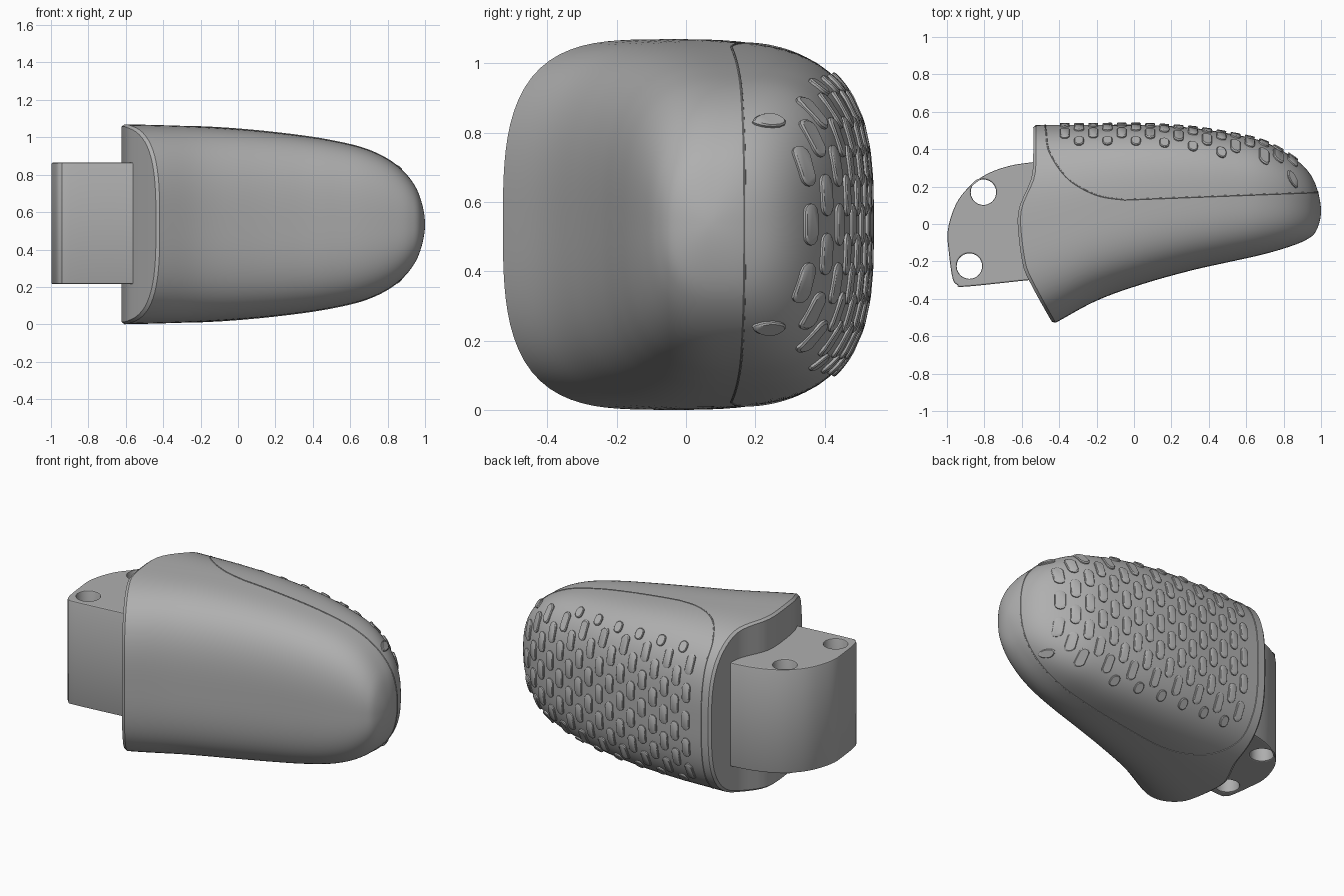
import bpy, bmesh, math
from mathutils import Vector

cube = bpy.data.objects.get("Cube")
if cube:
    bpy.data.objects.remove(cube)

MID_Z = 0.535
grey = bpy.data.materials.new("plain grey")
grey.use_nodes = True
grey.diffuse_color = (0.43, 0.43, 0.43, 1)
grey.node_tree.nodes["Principled BSDF"].inputs["Base Color"].default_value = (0.43, 0.43, 0.43, 1)


def catmull(p, f):
    """Point on a smooth curve between the second and third of four points."""
    return [0.5 * (2 * b + (c - a) * f + (2 * a - 5 * b + 4 * c - d) * f * f
                   + (3 * b - a - 3 * c + d) * f ** 3) for a, b, c, d in zip(*p)]


def spline(points, steps):
    """Dense smooth polyline through the points."""
    ext = [points[0]] + points + [points[-1]]
    out = [catmull(ext[i:i + 4], k / steps) for i in range(len(points) - 1) for k in range(steps)]
    return out + [list(points[-1])]


def lerp_table(table, key, col, val):
    for a, b in zip(table, table[1:]):
        if a[col] <= key <= b[col]:
            f = (key - a[col]) / max(b[col] - a[col], 1e-9)
            return a[val] + (b[val] - a[val]) * f
    return table[0][val] if key < table[0][col] else table[-1][val]


def finish(obj, smooth=True):
    obj.data.materials.clear()
    obj.data.materials.append(grey)
    bpy.ops.object.select_all(action="DESELECT")
    obj.select_set(True)
    bpy.context.view_layer.objects.active = obj
    if obj.type == "CURVE":
        bpy.ops.object.convert(target="MESH")
    if smooth:
        bpy.ops.object.shade_smooth_by_angle(angle=math.radians(35))


def mesh_object(name, bm):
    bmesh.ops.remove_doubles(bm, verts=bm.verts, dist=1e-5)
    bmesh.ops.recalc_face_normals(bm, faces=bm.faces)
    mesh = bpy.data.meshes.new(name)
    bm.to_mesh(mesh)
    bm.free()
    obj = bpy.data.objects.new(name, mesh)
    bpy.context.collection.objects.link(obj)
    finish(obj)


# Body sections: x, front y, back y, half height
ROWS = [(-.75, -.70, .53, .537), (-.45, -.545, .53, .531), (-.2, -.41, .53, .522),
        (.05, -.32, .53, .505), (.3, -.25, .515, .478), (.5, -.205, .485, .447),
        (.68, -.165, .445, .403), (.82, -.125, .375, .335), (.92, -.085, .295, .243),
        (.975, -.035, .20, .14), (1.0, .07, .07, 0)]
x9, f9, b9, h9 = ROWS[-2]
GHOST = [(-1.05, -.85, .53, .54)] + ROWS + [(x9, b9, f9, -h9)]
SEGS = len(ROWS) - 1

# Base end outline seen from above: y, x
BASE = spline([(-.75, -.30), (-.53, -.435), (-.3, -.562), (-.2, -.598), (0, -.622), (.1, -.61),
               (.21, -.562), (.31, -.54), (.7, -.54)], 8)


def section(u):
    i = min(int(u * SEGS), SEGS - 1)
    x, yf, yb, h = catmull(GHOST[i:i + 4], u * SEGS - i)
    return x, (yf + yb) / 2, (yb - yf) / 2, h, 3.1 - 0.8 * u ** 3


def on_section(sec, phi, shrink=1.0):
    x, c, a, h, n = sec
    co, si = math.cos(phi), math.sin(phi)
    r = shrink * (abs(co) ** n + abs(si) ** n) ** (-1 / n)
    return Vector((x, c + a * r * co, MID_Z + h * r * si))


def bisect(low, high, test):
    for _ in range(30):
        m = (low + high) / 2
        low, high = (low, m) if test(m) else (m, high)
    return low


def section_at(x):
    return section(bisect(0, 1, lambda u: section(u)[0] > x))


def base_x(y):
    return lerp_table(BASE, y, 0, 1)


# Body shell, trimmed to the curved base end
N, M = 96, 64
bm = bmesh.new()
lines = []
for j in range(N):
    phi = 2 * math.pi * j / N

    def past_base(u):
        p = on_section(section(u), phi)
        return p.x > base_x(p.y)

    u0 = bisect(0, 0.4, past_base)
    rim = on_section(section(u0), phi, 0.978)
    rim.x = base_x(rim.y)
    start = u0 + 0.005
    pts = [rim] + [on_section(section(start + (1 - start) * k / M), phi) for k in range(M + 1)]
    lines.append([bm.verts.new(p) for p in pts])
for j in range(N):
    a, b = lines[j], lines[(j + 1) % N]
    for k in range(M):
        bm.faces.new((a[k], a[k + 1], b[k + 1], b[k]))
    bm.faces.new((a[M], a[M + 1], b[M]))
# Base end closed with strips running up and down
for j in range(N // 2):
    ids = [j, j + 1, (N - j - 1) % N, (N - j) % N]
    bm.faces.new([lines[i][0] for i in dict.fromkeys(ids)])
mesh_object("body", bm)


# Grip pads wrapped on the back surface
def surface(x, s):
    """Point and outward normal at arc length s from the back centre line."""
    sec = section_at(x)
    phi, length, step = 0.0, 0.0, 0.03
    p = on_section(sec, 0)
    while True:
        q = on_section(sec, phi + step)
        d = (q - p).length
        if length + d >= abs(s) or phi > 1.6:
            phi += step * min((abs(s) - length) / d, 1)
            break
        phi, length, p = phi + step, length + d, q
    phi = math.copysign(phi, s)
    p = on_section(sec, phi)
    along = on_section(section_at(x + .004), phi) - p
    around = on_section(sec, phi + .01) - p
    return p, around.cross(along).normalized()


def capsule(half_w, half_l, n=12):
    pts = []
    for side in (1, -1):
        for k in range(n // 2 + 1):
            t = math.pi * k / (n // 2)
            pts.append((side * half_w * math.cos(t), side * (half_l - half_w + half_w * math.sin(t))))
    return pts


bm = bmesh.new()
PITCH = 0.17
for col in range(17):
    x = -0.37 + 0.076 * col
    if x > 0.87:
        break
    back = surface(x, 0)[0].y
    for k in range(-5, 6):
        s = PITCH * (k + 0.5 * (col % 2))
        drop = back - surface(x, s)[0].y
        if drop > 0.125:
            continue
        half_l = 0.035 if drop > 0.075 else 0.06
        rings = []
        for scale, lift in ((1, -.006), (1, .007), (.86, .011)):
            ring = []
            for dx, ds in capsule(0.026, half_l):
                p, nrm = surface(x + dx * scale, s + ds * scale)
                if nrm.y < 0:
                    nrm = -nrm
                ring.append(bm.verts.new(p + nrm * lift))
            rings.append(ring)
        n = len(rings[0])
        for lo, hi in zip(rings, rings[1:]):
            for i in range(n):
                bm.faces.new((lo[i], lo[(i + 1) % n], hi[(i + 1) % n], hi[i]))
        bm.faces.new(rings[-1])
mesh_object("grip_pads", bm)


# Curve helper for the seam and the mounting block
def curve_object(name, splines, **settings):
    data = bpy.data.curves.new(name, "CURVE")
    for key, value in settings.items():
        setattr(data, key, value)
    for pts, closed in splines:
        sp = data.splines.new("POLY")
        sp.points.add(len(pts) - 1)
        for point, co in zip(sp.points, pts):
            point.co = (*co, 1)
        sp.use_cyclic_u = closed
    obj = bpy.data.objects.new(name, data)
    bpy.context.collection.objects.link(obj)
    return obj


# Fine seam around the grip panel
path = spline([(-.475, .53), (-.47, .49), (-.45, .38), (-.35, .24), (-.2, .155), (-.05, .13)], 8)
path += [(-.05 + 1.033 * math.sin(t * math.pi / 120), .13 + .04 * math.sin(t * math.pi / 120))
         for t in range(1, 61)]
half = []
for x, y in path:
    sec = section_at(x)
    t = max(-1, min(1, (y - sec[1]) / sec[2]))
    half.append((sec, math.atan2((1 - abs(t) ** sec[4]) ** (1 / sec[4]), t)))
first_sec, first_phi = half[0]
half = [(first_sec, first_phi * k / 10) for k in range(10)] + half
loop = [on_section(s, p) for s, p in half] + [on_section(s, -p) for s, p in reversed(half)]
finish(curve_object("panel_seam", [(loop, True)], dimensions="3D", bevel_depth=.0035,
                    bevel_resolution=1))

# Mounting block with two through holes
outline = spline([(-.5, .335), (-.56, .328), (-.66, .312), (-.77, .275), (-.87, .21), (-.95, .11),
                  (-.995, -.03), (-.99, -.15), (-.97, -.29), (-.945, -.325), (-.9, -.335),
                  (-.56, -.30), (-.5, -.298)], 5)


def circle(cx, cy, r, n=40):
    return [(cx + r * math.cos(2 * math.pi * k / n), cy + r * math.sin(2 * math.pi * k / n), 0)
            for k in range(n)]


shapes = [([(x, y, 0) for x, y in outline], True)]
shapes += [(circle(cx, cy, .068), True) for cx, cy in ((-.805, .17), (-.88, -.225))]
block = curve_object("mounting_block", shapes, dimensions="2D", fill_mode="BOTH",
                     extrude=.317, bevel_depth=.008, bevel_resolution=1, offset=-.008)
block.location.z = MID_Z + .005
finish(block)
